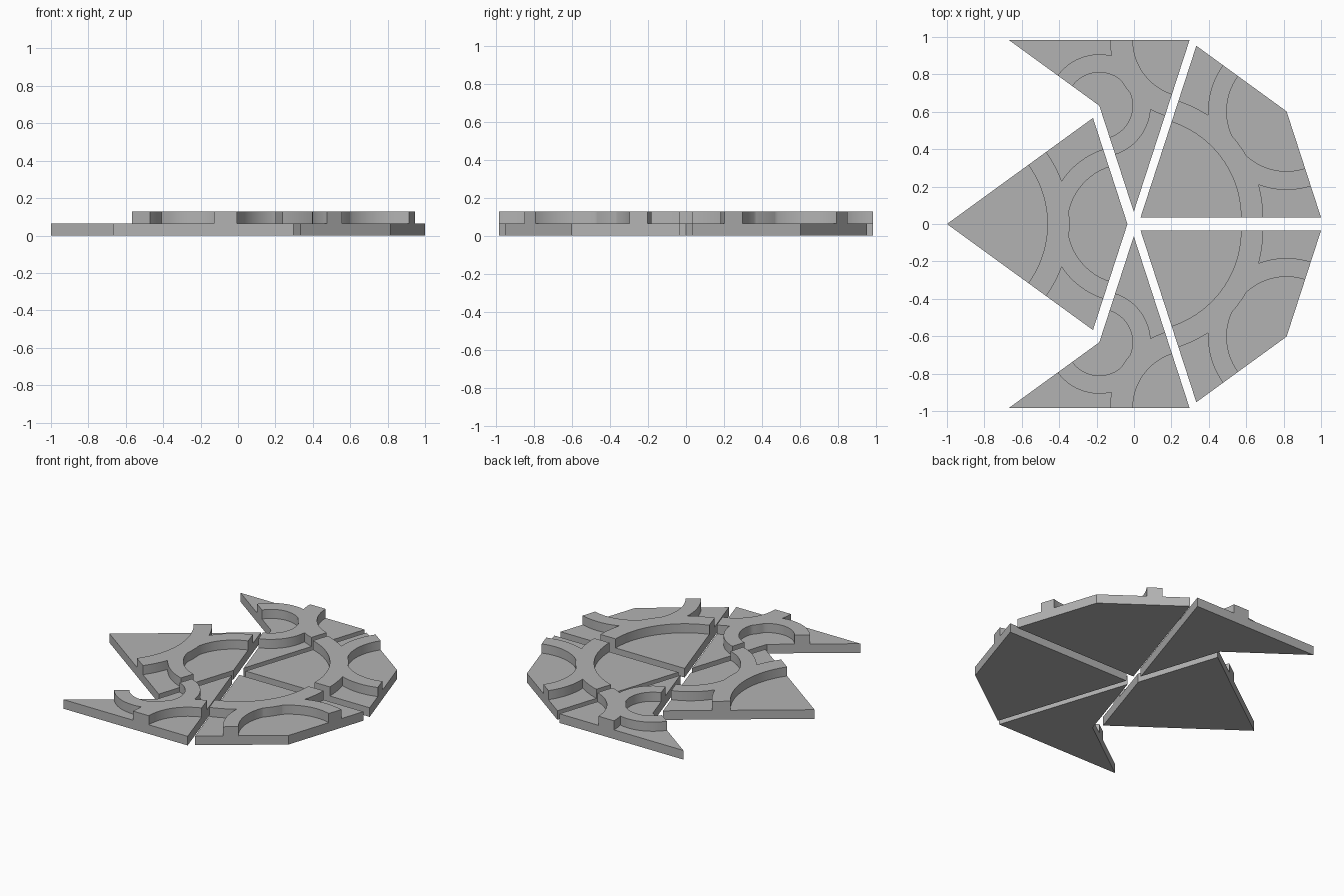
import bpy
import bmesh
from math import radians, cos, sin, pi
from mathutils import Vector, Matrix

SIDE = 0.965                    # long edge of every tile
GOLDEN = (1 + 5 ** 0.5) / 2
PLATE_TOP = 0.064
BAND_TOP = 0.128
WEDGE = radians(36)             # half of each tile's main corner

cube = bpy.data.objects.get("Cube")
if cube:
    bpy.data.objects.remove(cube, do_unlink=True)

grey = bpy.data.materials.new("plain_grey")
grey.use_nodes = True
grey.diffuse_color = (0.45, 0.45, 0.45, 1)
grey.node_tree.nodes["Principled BSDF"].inputs["Base Color"].default_value = grey.diffuse_color


def polar(radius, angle):
    return Vector((radius * cos(angle), radius * sin(angle), 0))


def prism(name, outline, bottom, top, place):
    """Extrude a counter-clockwise outline and move it into place."""
    bm = bmesh.new()
    face = bm.faces.new([bm.verts.new((p.x, p.y, bottom)) for p in outline])
    raised = bmesh.ops.extrude_face_region(bm, geom=[face])["geom"]
    verts = [v for v in raised if isinstance(v, bmesh.types.BMVert)]
    bmesh.ops.translate(bm, vec=(0, 0, top - bottom), verts=verts)
    bmesh.ops.recalc_face_normals(bm, faces=bm.faces)
    bm.transform(place)
    mesh = bpy.data.meshes.new(name)
    bm.to_mesh(mesh)
    bm.free()
    mesh.materials.append(grey)
    obj = bpy.data.objects.new(name, mesh)
    bpy.context.collection.objects.link(obj)
    return obj


def arc_outline(centre, start, end, inner, outer, steps=40):
    angles = [start + (end - start) * i / steps for i in range(steps + 1)]
    return ([centre + polar(outer, a) for a in angles]
            + [centre + polar(inner, a) for a in reversed(angles)])


def select_only(obj):
    bpy.ops.object.select_all(action='DESELECT')
    obj.select_set(True)
    bpy.context.view_layer.objects.active = obj


def tile(name, corner, heading, inner_length, main_radii, inner_radii):
    """Four-sided plate with two merged curved bands around opposite corners."""
    place = Matrix.Translation((*corner, 0)) @ Matrix.Rotation(radians(heading), 4, 'Z')
    far = Vector((inner_length, 0, 0))
    wing = polar(SIDE, WEDGE)
    prism(name + "_plate", [Vector(), polar(SIDE, -WEDGE), far, wing], 0, PLATE_TOP, place)

    # Bands stop exactly on the plate edges
    edge = (wing - far).to_2d()
    turn = Vector((1, 0)).angle(edge)
    band = prism(name + "_band", arc_outline(Vector(), -WEDGE, WEDGE, *main_radii),
                 PLATE_TOP, BAND_TOP, place)
    other = prism("band_part", arc_outline(far, turn, 2 * pi - turn, *inner_radii),
                  PLATE_TOP, BAND_TOP, place)
    select_only(band)
    union = band.modifiers.new("union", 'BOOLEAN')
    union.operation = 'UNION'
    union.solver = 'EXACT'
    union.object = other
    bpy.ops.object.modifier_apply(modifier=union.name)
    bpy.data.objects.remove(other, do_unlink=True)
    select_only(band)
    bpy.ops.object.shade_smooth_by_angle(angle=radians(25))


def kite(name, corner, heading):
    tile(name, corner, heading, SIDE, (0.537, 0.655), (0.32, 0.42))


def dart(name, corner, heading):
    tile(name, corner, heading, SIDE / GOLDEN, (0.303, 0.425), (0.178, 0.275))


# One kite on the right, then mirrored pairs of kites and darts
kite("right_kite", (-1, 0), 0)
for label, s in (("back", 1), ("front", -1)):
    kite(label + "_kite", (0.035, 0.035 * s), 36 * s)
    dart(label + "_dart", (0.297, 0.983 * s), 216 * s)
